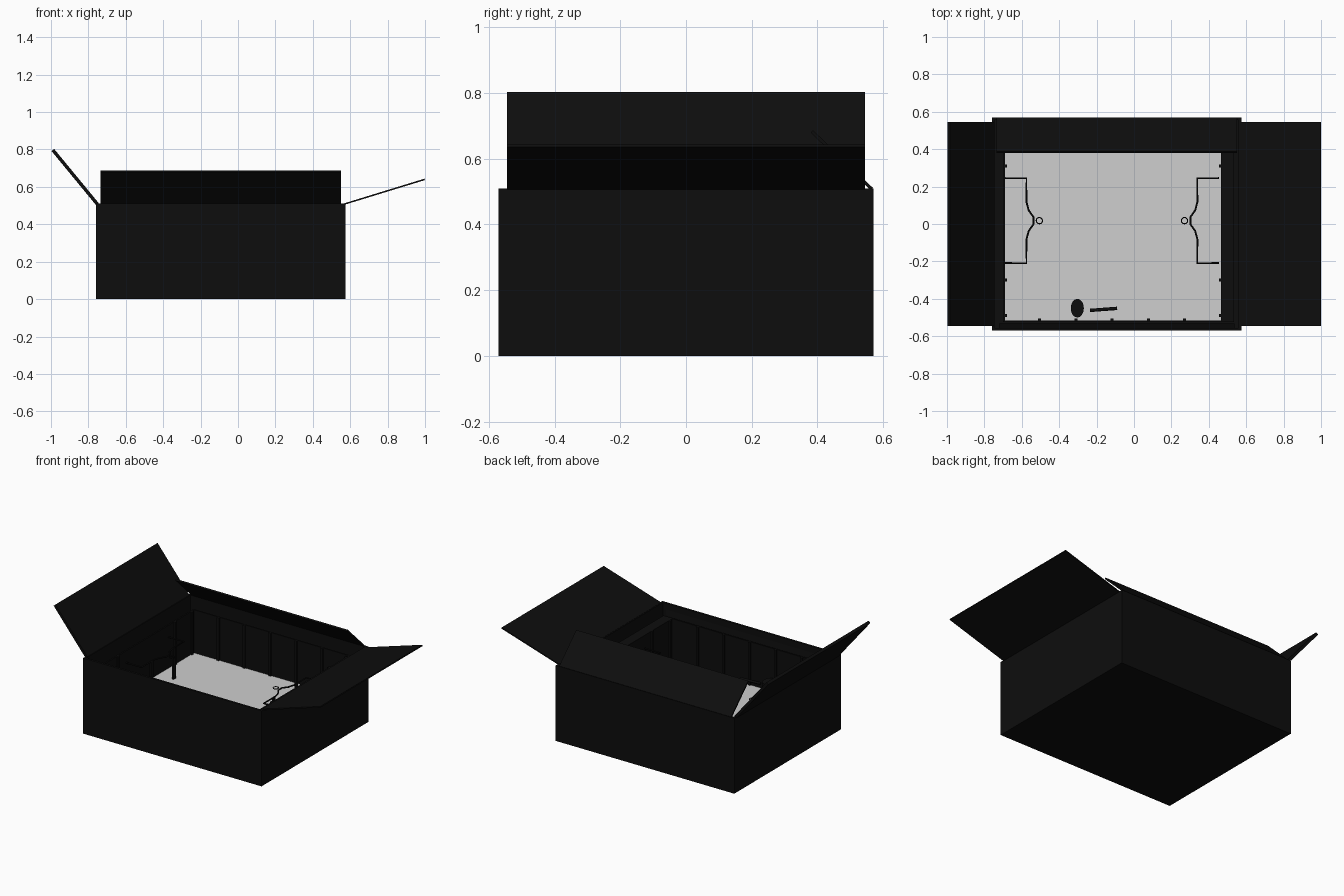
import bpy, bmesh, math
from mathutils import Vector

if "Cube" in bpy.data.objects:
    bpy.data.objects.remove(bpy.data.objects["Cube"])


def mat(name, v):
    m = bpy.data.materials.new(name)
    m.diffuse_color = (v, v, v, 1)
    m.use_nodes = True
    m.node_tree.nodes["Principled BSDF"].inputs["Base Color"].default_value = m.diffuse_color
    return m


BLACK = mat("matte black", 0.004)
GREY = mat("light grey", 0.62)


def finish(name, bm, material):
    bmesh.ops.recalc_face_normals(bm, faces=bm.faces)
    me = bpy.data.meshes.new(name)
    bm.to_mesh(me)
    bm.free()
    me.materials.append(material)
    ob = bpy.data.objects.new(name, me)
    bpy.context.collection.objects.link(ob)
    return ob


def box(name, x0, x1, y0, y1, z0, z1, material=BLACK):
    bm = bmesh.new()
    bmesh.ops.create_cube(bm, size=1)
    for v in bm.verts:
        v.co = Vector(((x0 + x1) / 2 + v.co.x * (x1 - x0),
                       (y0 + y1) / 2 + v.co.y * (y1 - y0),
                       (z0 + z1) / 2 + v.co.z * (z1 - z0)))
    return finish(name, bm, material)


def ring(name, outer, inner, z0, z1):
    """Four walls between two rectangles given as x0, x1, y0, y1."""
    bm = bmesh.new()
    loops = []
    for (a, b, c, d), z in ((outer, z0), (outer, z1), (inner, z1), (inner, z0)):
        loops.append([bm.verts.new((x, y, z)) for x, y in ((a, c), (b, c), (b, d), (a, d))])
    for i in range(4):
        p, q = loops[i], loops[(i + 1) % 4]
        for j in range(4):
            k = (j + 1) % 4
            bm.faces.new((p[j], p[k], q[k], q[j]))
    return finish(name, bm, BLACK)


def flap(name, hinge, tip, along, thick):
    """Thin board from hinge edge to tip edge, extended by +/- along."""
    h, t, a = Vector(hinge), Vector(tip), Vector(along)
    n = (t - h).cross(a).normalized() * thick / 2
    bm = bmesh.new()
    lo, hi = [[bm.verts.new(p + s) for p in (h - a, h + a, t + a, t - a)] for s in (-n, n)]
    bm.faces.new(lo)
    bm.faces.new(hi)
    for i in range(4):
        k = (i + 1) % 4
        bm.faces.new((lo[i], lo[k], hi[k], hi[i]))
    return finish(name, bm, BLACK)


def tube(name, pts, radius, closed=False):
    cu = bpy.data.curves.new(name, 'CURVE')
    cu.dimensions = '3D'
    cu.bevel_depth = radius
    cu.bevel_resolution = 1
    cu.use_fill_caps = True
    s = cu.splines.new('POLY')
    s.points.add(len(pts) - 1)
    for p, c in zip(s.points, pts):
        p.co = (*c, 1)
    s.use_cyclic_u = closed
    cu.materials.append(BLACK)
    ob = bpy.data.objects.new(name, cu)
    bpy.context.collection.objects.link(ob)
    return ob


# Outer carton
ring("carton_walls", (-0.76, 0.575, -0.57, 0.57), (-0.745, 0.56, -0.555, 0.555), 0, 0.51)
box("carton_bottom", -0.755, 0.57, -0.565, 0.565, 0, 0.015)

# Open flaps; the front one is tucked inside
flap("left_flap", (-0.752, 0, 0.508), (-0.990, 0, 0.797), (0, 0.545, 0), 0.018)
flap("right_flap", (0.568, 0, 0.508), (0.998, 0, 0.64), (0, 0.545, 0), 0.008)
flap("back_flap", (-0.0925, 0.565, 0.508), (-0.0925, 0.383, 0.683), (0.6425, 0, 0), 0.01)
flap("front_flap", (-0.0925, -0.562, 0.505), (-0.0925, -0.535, 0.25), (0.63, 0, 0), 0.006)

# Inner tray with pale floor
X0, X1, Y0, Y1, FLOOR, RIM = -0.69, 0.465, -0.515, 0.515, 0.15, 0.44
ring("tray_walls", (-0.70, 0.535, -0.525, 0.525), (X0, X1, Y0, Y1), 0.015, RIM)
box("tray_floor", X0, X1, Y0, Y1, FLOOR - 0.01, FLOOR, GREY)
box("tray_underside", X0, X1, Y0, Y1, FLOOR - 0.02, FLOOR - 0.01)

# Upright ribs on the tray walls
for i in range(5):
    x = -0.505 + 0.194 * i
    box("front_rib", x - 0.008, x + 0.008, Y0, Y0 + 0.01, FLOOR, RIM)
    box("back_rib", x - 0.008, x + 0.008, Y1 - 0.01, Y1, FLOOR, RIM)
for y in (-0.49, -0.3, 0.31, 0.49):
    box("left_rib", X0, X0 + 0.01, y - 0.008, y + 0.008, FLOOR, RIM)
    box("right_rib", X1 - 0.01, X1, y - 0.008, y + 0.008, FLOOR, RIM)

# Wire holders at both ends, mirrored about the tray centre
Z, CY, MID = 0.36, 0.018, -0.118
half = [(0.572, 0.227), (0.457, 0.227), (0.457, 0.10), (0.445, 0.055), (0.420, 0.02)]
for side, label in ((-1, "left"), (1, "right")):
    pts = [(d, e) for d, e in half] + [(d, -e) for d, e in reversed(half)]
    tube(label + "_holder_rail", [(MID + side * d, CY + e, Z) for d, e in pts], 0.005)
    for e in (-0.12, 0.12):
        x = MID + side * 0.457
        box(label + "_holder_post", x - 0.006, x + 0.006, CY + e - 0.012, CY + e + 0.012, FLOOR, Z)
    circle = [(MID + side * 0.388 + 0.017 * math.cos(a * math.pi / 6),
               CY + 0.017 * math.sin(a * math.pi / 6), Z) for a in range(12)]
    tube(label + "_holder_ring", circle, 0.003, True)

# Loose knob and handle near the front wall
bm = bmesh.new()
bmesh.ops.create_cone(bm, cap_ends=True, segments=16, radius1=0.05, radius2=0.05, depth=0.08)
for v in bm.verts:
    v.co = Vector((-0.303 + v.co.x * 0.7, -0.45 + v.co.y, 0.21 + v.co.z))
finish("knob", bm, BLACK)
tube("loose_handle", [(-0.235, -0.462, 0.21), (-0.09, -0.451, 0.21)], 0.009)
